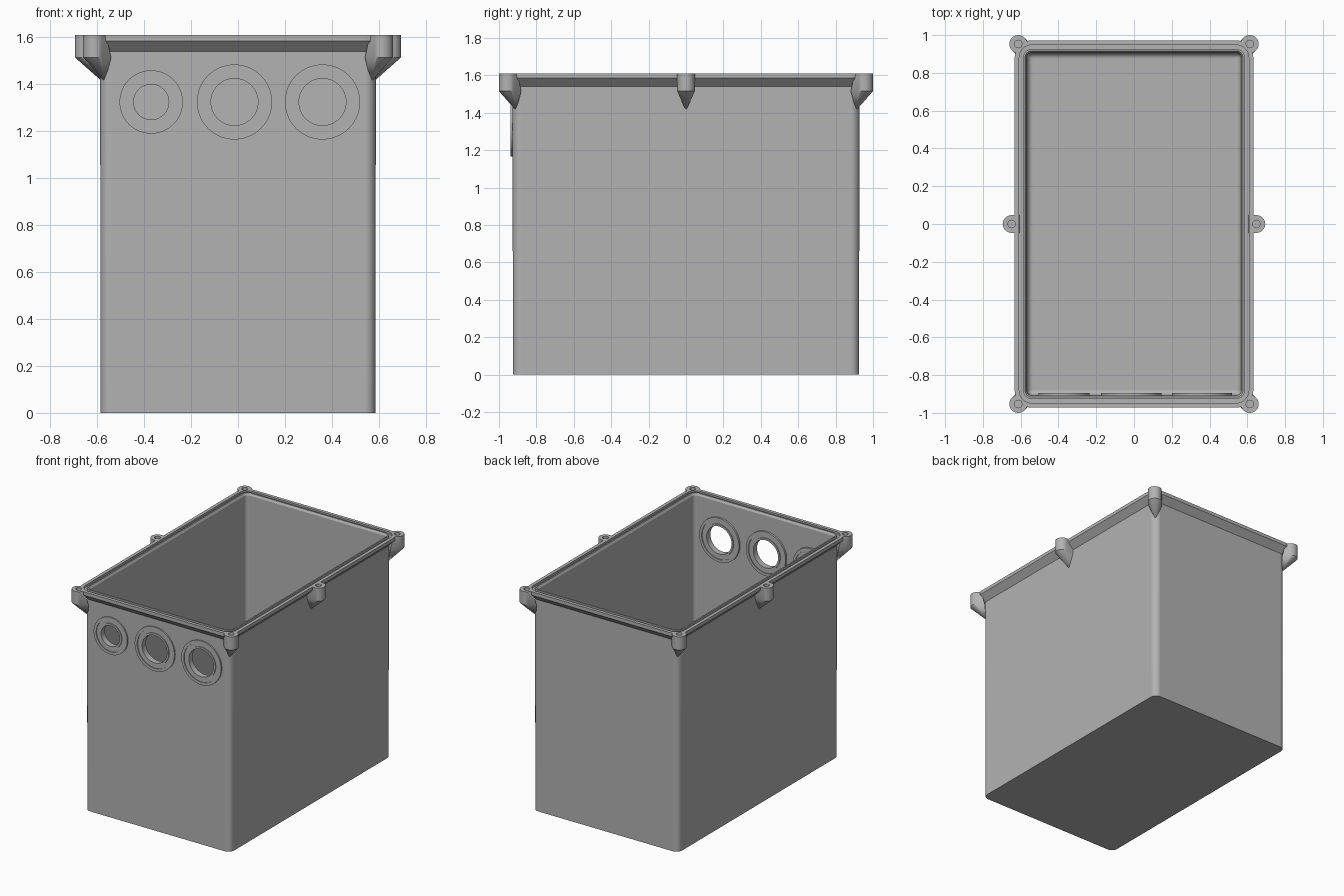
import bpy, bmesh, math
from mathutils import Vector

cube = bpy.data.objects.get("Cube")
if cube:
    bpy.data.objects.remove(cube)

grey = bpy.data.materials.new("light grey plastic")
grey.use_nodes = True
grey.diffuse_color = (0.45, 0.45, 0.45, 1)
grey.node_tree.nodes["Principled BSDF"].inputs["Base Color"].default_value = (0.45, 0.45, 0.45, 1)

TOP = 1.61       # rim height
EXTRA = 0.34     # half depth minus half width


def make_object(name, bm):
    bmesh.ops.recalc_face_normals(bm, faces=bm.faces)
    mesh = bpy.data.meshes.new(name)
    bm.to_mesh(mesh)
    bm.free()
    mesh.materials.append(grey)
    obj = bpy.data.objects.new(name, mesh)
    bpy.context.collection.objects.link(obj)
    return obj


def loft(name, rings, closed=False):
    """Skin a list of point rings; cap the ends or join them into a loop."""
    bm = bmesh.new()
    rows = [[bm.verts.new(p) for p in ring] for ring in rings]
    pairs = list(zip(rows, rows[1:]))
    if closed:
        pairs.append((rows[-1], rows[0]))
    else:
        bm.faces.new(rows[0])
        bm.faces.new(rows[-1])
    n = len(rows[0])
    for a, b in pairs:
        for i in range(n):
            j = (i + 1) % n
            bm.faces.new((a[i], a[j], b[j], b[i]))
    return make_object(name, bm)


def rounded_rect(hx, z, radius, steps=8):
    hy = hx + EXTRA
    pts = []
    for k, (sx, sy) in enumerate(((1, 1), (-1, 1), (-1, -1), (1, -1))):
        for i in range(steps + 1):
            a = math.pi / 2 * (k + i / steps)
            pts.append((sx * (hx - radius) + radius * math.cos(a),
                        sy * (hy - radius) + radius * math.sin(a), z))
    return pts


def circle(center, u, v, radius, n):
    c, u, v = Vector(center), Vector(u), Vector(v)
    return [c + radius * (math.cos(t) * u + math.sin(t) * v)
            for t in (2 * math.pi * i / n for i in range(n))]


X, Y, Z = (1, 0, 0), (0, 1, 0), (0, 0, 1)


def cut(obj, cutters):
    bpy.context.view_layer.objects.active = obj
    for c in cutters:
        mod = obj.modifiers.new("hole", "BOOLEAN")
        mod.operation, mod.solver, mod.object = "DIFFERENCE", "EXACT", c
        bpy.ops.object.modifier_apply(modifier=mod.name)


def finish(obj):
    bpy.ops.object.select_all(action="DESELECT")
    obj.select_set(True)
    bpy.context.view_layer.objects.active = obj
    bpy.ops.object.shade_smooth_by_angle(angle=math.radians(30))
    mod = obj.modifiers.new("even shading", "WEIGHTED_NORMAL")
    mod.keep_sharp = True
    mod.weight = 100


# Open box: outer wall, flared rim, seal groove, inner wall, floor fillet
profile = [(0.585, 0), (0.588, 1.54), (0.632, 1.585), (0.632, TOP),
           (0.608, TOP), (0.608, TOP - 0.015), (0.587, TOP - 0.015), (0.587, TOP),
           (0.577, TOP), (0.568, TOP - 0.015)]
for i in range(6):
    a = math.pi / 2 * i / 5
    profile.append((0.535 + 0.03 * math.cos(a), 0.055 - 0.03 * math.sin(a)))
box = loft("box_body", [rounded_rect(x, z, max(0.008, x - 0.54)) for x, z in profile])

# Screw lugs: rounded boss tapering down to a point on the wall
lug_spots = [(sx * 0.613, sy * 0.953, Vector((sx, sy, 0)).normalized(), 0.03, 0.055, 0.065)
             for sx in (-1, 1) for sy in (-1, 1)]
lug_spots += [(sx * 0.648, 0, Vector((sx, 0, 0)), 0.035, 0.07, 0.072) for sx in (-1, 1)]
R = 0.047
screw_cutters = []
for x, y, out, back_top, back_low, back_tip in lug_spots:
    side = Vector((-out.y, out.x, 0))
    bm = bmesh.new()
    for z, back in ((TOP, back_top), (1.515, back_low)):
        c = Vector((x, y, z))
        for i in range(17):
            a = math.pi * (i / 16 - 0.5)
            bm.verts.new(c + R * (math.cos(a) * out + math.sin(a) * side))
        for s in (-1, 1):
            width = R if back == back_low or y == 0 else R * 0.9
            bm.verts.new(c - back * out + s * width * side)
    bm.verts.new(Vector((x, y, 1.41)) - back_tip * out)
    bmesh.ops.convex_hull(bm, input=bm.verts)
    bmesh.ops.dissolve_limit(bm, angle_limit=0.01, verts=bm.verts, edges=bm.edges)
    depth = "middle" if y == 0 else "front" if y < 0 else "back"
    lug = make_object(f"{depth}_{'left' if x > 0 else 'right'}_screw_lug", bm)
    cutter = loft("screw_hole_cutter",
                  [circle((x, y, z), X, Y, 0.02, 24) for z in (1.53, TOP + 0.05)])
    cut(lug, [cutter])
    finish(lug)
    screw_cutters.append(cutter)

# Cable entry rings through the front wall, stepped on both faces
port_cutters = []
FRONT, BACK = -0.937, -0.894
for name, x, hole in (("right", -0.37, 0.075), ("middle", -0.015, 0.1), ("left", 0.36, 0.1)):
    center_z = 1.325
    rim = hole + 0.06
    steps = [(rim, 0), (rim - 0.02, 0), (rim - 0.02, 0.006),
             (hole + 0.014, 0.006), (hole + 0.014, 0), (hole, 0)]
    section = [(r, FRONT + d) for r, d in steps]
    section += [(r, BACK - d) for r, d in reversed(steps)]
    ring = loft(f"{name}_cable_entry_ring",
                [circle((x, y, center_z), X, Z, r, 64) for r, y in section], closed=True)
    finish(ring)
    port_cutters.append(loft("port_cutter", [circle((x, y, center_z), X, Z, hole + 0.008, 64)
                                             for y in (-1.05, -0.8)]))

# Open the ports and screw holes in the box
cut(box, port_cutters + screw_cutters)
finish(box)
for c in port_cutters + screw_cutters:
    bpy.data.objects.remove(c)
